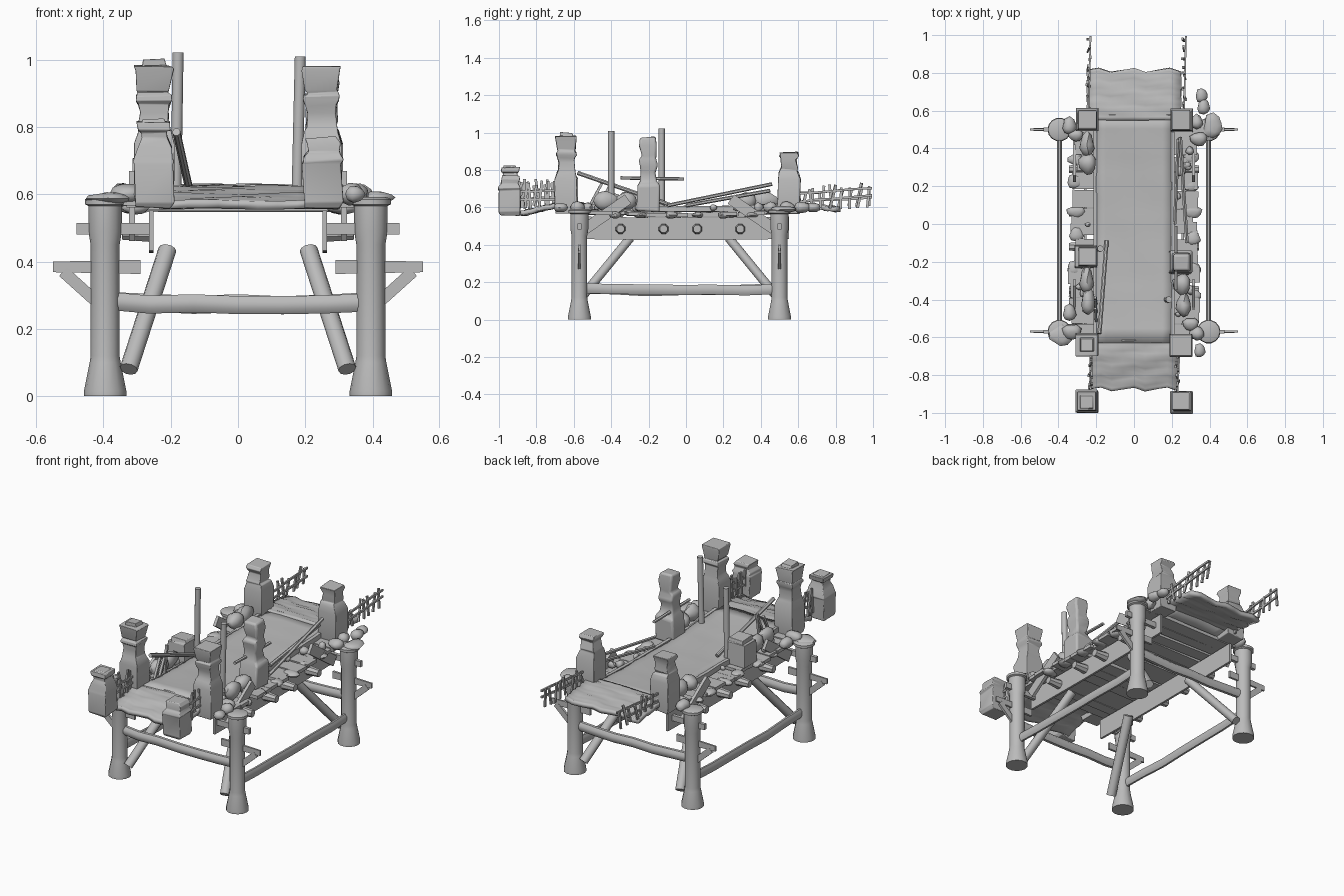
import bpy, bmesh, math, random
from mathutils import Vector

random.seed(7)
if "Cube" in bpy.data.objects:
    bpy.data.objects.remove(bpy.data.objects["Cube"], do_unlink=True)

GREY = (0.5, 0.5, 0.5, 1)
stone_grey = bpy.data.materials.new("plain grey")
stone_grey.use_nodes = True
stone_grey.diffuse_color = GREY
stone_grey.node_tree.nodes["Principled BSDF"].inputs["Base Color"].default_value = GREY
parts = []


def finish(name, bm):
    bmesh.ops.recalc_face_normals(bm, faces=bm.faces)
    mesh = bpy.data.meshes.new(name)
    bm.to_mesh(mesh)
    bm.free()
    mesh.materials.append(stone_grey)
    ob = bpy.data.objects.new(name, mesh)
    bpy.context.collection.objects.link(ob)
    parts.append(ob)
    return ob


def jit(a):
    return random.uniform(-a, a)


def loft(name, rings):
    """Skin a list of point rings and cap both ends."""
    bm = bmesh.new()
    rows = [[bm.verts.new(p) for p in ring] for ring in rings]
    n = len(rows[0])
    for a, b in zip(rows, rows[1:]):
        for i in range(n):
            bm.faces.new((a[i], a[(i + 1) % n], b[(i + 1) % n], b[i]))
    bm.faces.new(rows[0])
    bm.faces.new(rows[-1])
    return finish(name, bm)


def beam(name, p, q, w, h, sides=4, sag=0.0, steps=1, rough=0.0, taper=1.0):
    """Timber from p to q: w across, h upward."""
    p, q = Vector(p), Vector(q)
    d = (q - p).normalized()
    side = d.cross(Vector((0, 0, 1)))
    if side.length < 0.2:
        side = Vector((1, 0, 0))
    side.normalize()
    up = side.cross(d).normalized()
    k = math.sqrt(2) if sides == 4 else 1
    rings = []
    for s in range(steps + 1):
        t = s / steps
        c = p.lerp(q, t) + up * (jit(rough) - sag * 4 * t * (1 - t))
        f = (1 + (taper - 1) * t) * k / 2
        angles = [(i + 0.5) * math.tau / sides for i in range(sides)]
        rings.append([c + side * math.cos(a) * w * f + up * math.sin(a) * h * f for a in angles])
    return loft(name, rings)


def pillar(name, x, y, profile, wobble=0.004):
    """Square stacked-stone pillar from (height, half width) pairs."""
    rings = []
    for z, r in profile:
        ox, oy = jit(wobble), jit(wobble)
        rings.append([(x + ox + sx * r, y + oy + sy * r, z + jit(wobble))
                      for sx, sy in ((-1, -1), (1, -1), (1, 1), (-1, 1))])
    bev = loft(name, rings).modifiers.new("soft edges", 'BEVEL')
    bev.width, bev.segments = 0.012, 3


def rock(name, x, y, z, sx, sy, sz):
    bm = bmesh.new()
    bmesh.ops.create_icosphere(bm, subdivisions=2, radius=1)
    ph = random.random() * 6
    for v in bm.verts:
        f = 1 + 0.13 * math.sin(3 * v.co.x + ph) + 0.1 * math.cos(4 * v.co.y + ph)
        v.co = Vector((x + v.co.x * sx * f, y + v.co.y * sy * f, z + v.co.z * sz * f))
    finish(name, bm)


def sheet(name, half, y0, y1, height, ragged, thick):
    """Thin deck surface following height(y)."""
    bm = bmesh.new()
    nx, ny = 8, 16
    grid = []
    for j in range(ny + 1):
        y = y0 + (y1 - y0) * j / ny
        grid.append([])
        for i in range(nx + 1):
            u = i / nx * 2 - 1
            wave = ragged * math.sin(i * 2.1) * (j / ny)
            z = height(y) + 0.002 * math.sin(j * 2.4) + 0.003 * math.sin(u * 4 + j)
            grid[-1].append(bm.verts.new((u * half, y + wave, z)))
    for j in range(ny):
        for i in range(nx):
            bm.faces.new((grid[j][i], grid[j][i + 1], grid[j + 1][i + 1], grid[j + 1][i]))
    sol = finish(name, bm).modifiers.new("thickness", 'SOLIDIFY')
    sol.thickness, sol.offset = thick, 0


FRONT, BACK, LEG_X = -0.57, 0.5, 0.395

# legs, outriggers, struts and cross timbers
leg_profile = [(0, .063), (.015, .063), (.1, .046), (.12, .043), (.45, .043), (.49, .05),
               (.565, .05), (.57, .06), (.585, .06), (.592, .045)]
for y, inward in ((FRONT, 1), (BACK, -1)):
    for s in (-1, 1):
        x = s * LEG_X
        angles = [i * math.tau / 14 for i in range(14)]
        loft("leg", [[(x + r * math.cos(a), y + r * math.sin(a), z) for a in angles]
                     for z, r in leg_profile])
        beam("outrigger", (s * .29, y, .384), (s * .55, y, .384), .014, .042, taper=.75)
        beam("outrigger_brace", (s * .52, y, .37), (s * .42, y, .28), .014, .035)
        beam("leg_peg", (s * .26, y, .498), (s * .48, y, .498), .02, .034)
        beam("diagonal_strut", (s * .325, y - inward * .02, .08),
             (s * .21, y + inward * .27, .435), .055, .05, sides=10)
        beam("leaning_board", (s * .315, y + inward * .03, .485),
             (s * .315, y + inward * .26, .645), .018, .06)
    beam("cross_timber", (-LEG_X, y, .28), (LEG_X, y, .28), .045, .058, 8, .008, 6, .004)

for s in (-1, 1):
    beam("side_timber", (s * LEG_X, FRONT, .17), (s * LEG_X, BACK, .165), .03, .058, 8, .012, 6, .006)
    # side girder with bolts
    beam("girder", (s * .258, -.6, .492), (s * .258, .55, .492), .013, .12, 4, .006, 8)
    for y in (-.35, -.12, .06, .29):
        beam("girder_bolt", (s * .26, y, .485), (s * .345, y, .485), .058, .058, 8, taper=.75)
    # low edge curb beside the walkway
    beam("edge_curb", (s * .205, -.62, .61), (s * .205, .56, .61), .02, .03, 4, .02, 10, .004)


# walkway and sloping ends
def deck_height(y):
    return .59 + .06 * y * y


sheet("walkway", .2, -.63, .58, deck_height, 0, .025)
sheet("front_ramp", .235, -.6, -.875, lambda y: .61 - max(0, -y - .7) * .24, .012, .025)
sheet("back_ramp", .25, .55, .815, lambda y: .615 - max(0, y - .6) * .12, .012, .025)

# uneven planks sticking out under the walkway
y = -.56
while y < .54:
    w = random.uniform(.06, .1)
    z = deck_height(y) - .03
    beam("under_plank", (-.325 + jit(.025), y, z + jit(.005)),
         (.325 + jit(.025), y + jit(.01), z + jit(.005)), w, .02)
    y += w + .002
for s in (-1, 1):
    for k in range(6):
        rock("edge_stone", s * (.31 + jit(.01)), -.36 + k * .14 + jit(.03), .56, .045, .035, .018)

# stacked stone pillars
body = [(.56, .052), (.575, .058), (.69, .058), (.7, .06), (.71, .056)]
hips = [(.57, .055), (.6, .06), (.75, .06), (.785, .05), (.8, .045)]
cap = [(.9, .045), (.91, .048), (.97, .057), (.98, .057), (.981, .036), (1.0, .032)]
waist = [(.84, .042), (.865, .046), (.88, .054), (.895, .053)]
pillar("gate_pillar", -.25, -.64, hips + waist + cap)
pillar("gate_pillar", .25, -.64, hips + waist + cap[:4])
for s in (-1, 1):
    pillar("back_pillar", s * .25, .55,
           hips + [(.81, .045), (.85, .04), (.88, .05), (.895, .048)], .006)
pillar("front_pillar", -.25, -.94, body + [(.74, .05), (.77, .038), (.785, .038), (.79, .048),
                                           (.815, .05), (.816, .035), (.822, .033)])
pillar("front_pillar", .25, -.94, body + [(.73, .046), (.75, .05), (.768, .045)], .006)
pillar("middle_pillar", .25, -.2, [(.58, .062), (.72, .06), (.735, .045), (.79, .04), (.82, .048),
                                   (.86, .047), (.875, .038), (.93, .047), (.975, .042)], .007)
pillar("broken_pillar", -.25, -.17, [(.58, .06), (.7, .056), (.71, .05), (.735, .046)], .008)

# fallen pillar pieces
for x, y in ((-.25, -.3), (-.24, -.41), (.25, -.32), (.26, -.43), (-.25, .32), (-.25, .42)):
    rock("fallen_block", x, y, .635, .043, .066, .046)

# rubble piles on the corners
piles = ((-.34, -.47, .04), (-.33, -.57, .045), (.3, -.53, .038), (.35, -.67, .033),
         (.33, -.58, .04), (.36, .68, .034), (.37, .62, .038), (.34, .45, .042),
         (.33, .54, .038), (-.34, .52, .042), (-.31, .47, .036))
for x, y, r in piles:
    rock("rubble", x, y, .6, r, r, r * .75)
rock("corner_slab", -.39, -.59, .588, .065, .06, .016)
rock("corner_slab", .42, .52, .59, .055, .06, .018)
for k in range(16):
    s = random.choice((-1, 1))
    r = random.uniform(.014, .026)
    rock("pebble", s * random.uniform(.23, .3), random.uniform(-.55, .6), .6, r, r, r)

# tall poles and loose rails
beam("left_pole", (-.185, -.13, .58), (-.178, -.13, 1.022), .034, .034, 10)
beam("right_pole", (.175, -.4, .58), (.185, -.4, 1.01), .034, .034, 10)
beam("sloping_rail", (-.145, -.09, .615), (-.183, -.58, .785), .024, .024, 8)
beam("level_rail", (.222, -.35, .758), (.222, -.01, .752), .02, .018, 6)
beam("fallen_rail", (.28, -.1, .61), (.245, .46, .725), .022, .02, 6)
beam("fallen_rail", (.215, .0, .61), (.235, .45, .69), .02, .02, 6)
for k in range(3):
    y = -.52 + k * .05
    beam("leaning_picket", (-.2, y, .6), (-.205, y + .05 + jit(.03), .76 + jit(.05)), .014, .014)


# broken picket fences on both ends
def fence(x, y0, y1, z0, z1, tall):
    for lift in (.03, .075):
        beam("fence_rail", (x, y0, z0 + lift), (x + .01, y1, z1 + lift + jit(.01)),
             .009, .012, rough=.004, steps=4)
    n = 8
    for k in range(n):
        t = (k + .5) / n
        y, z = y0 + (y1 - y0) * t, z0 + (z1 - z0) * t
        beam("fence_picket", (x + jit(.008), y + jit(.01), z - .02 + jit(.015)),
             (x + jit(.012), y + jit(.03), z + tall + jit(.02)), .01, .014)


for s, shift in ((-1, 0), (1, .025)):
    fence(s * .24 + shift, .6, .995, .6, .635, .09)
    fence(s * .23, -.9, -.69, .61, .62, .12)

# smooth shading with sharp edges kept
bpy.ops.object.select_all(action='DESELECT')
for ob in parts:
    ob.select_set(True)
bpy.context.view_layer.objects.active = parts[0]
bpy.ops.object.shade_smooth_by_angle(angle=math.radians(40))
